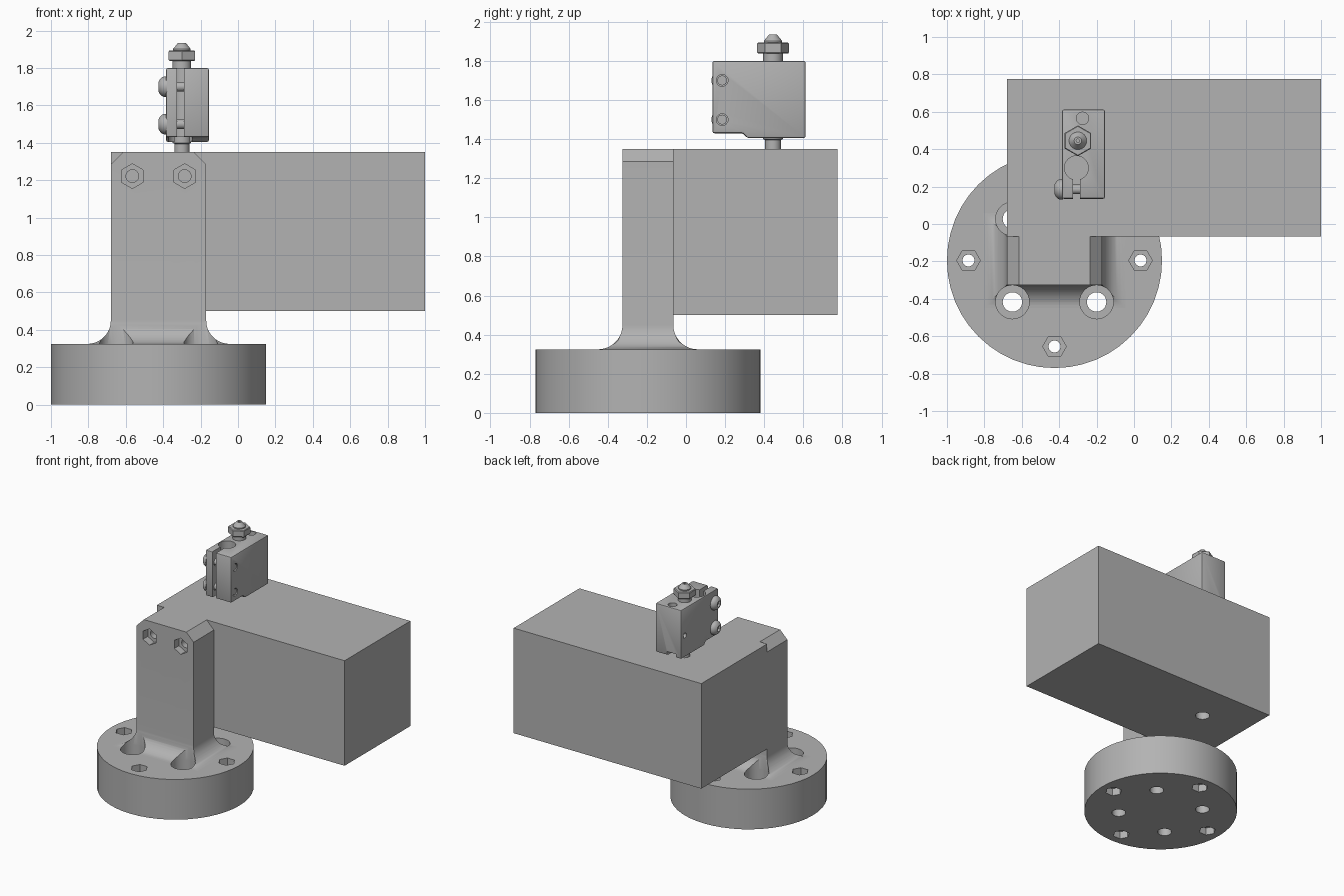
import bpy, bmesh, math
from mathutils import Matrix, Vector

cube = bpy.data.objects.get("Cube")
if cube:
    bpy.data.objects.remove(cube, do_unlink=True)

grey = bpy.data.materials.new("plain grey")
grey.use_nodes = True
grey.diffuse_color = (0.45, 0.45, 0.45, 1)
grey.node_tree.nodes["Principled BSDF"].inputs["Base Color"].default_value = grey.diffuse_color

# Rotations that lay a vertical part along another axis
AXES = {"z": Matrix(), "x": Matrix.Rotation(math.pi / 2, 4, "Y"),
        "y": Matrix.Rotation(-math.pi / 2, 4, "X")}


def finish(name, bm):
    bmesh.ops.recalc_face_normals(bm, faces=bm.faces)
    mesh = bpy.data.meshes.new(name)
    bm.to_mesh(mesh)
    bm.free()
    mesh.materials.append(grey)
    ob = bpy.data.objects.new(name, mesh)
    bpy.context.collection.objects.link(ob)
    return ob


def loft(name, rings):
    """Skin a stack of equal-sized vertex rings and cap both ends."""
    bm = bmesh.new()
    rows = [[bm.verts.new(p) for p in ring] for ring in rings]
    n = len(rows[0])
    for a, b in zip(rows, rows[1:]):
        for i in range(n):
            j = (i + 1) % n
            bm.faces.new((a[i], a[j], b[j], b[i]))
    bm.faces.new(rows[0])
    bm.faces.new(rows[-1])
    return finish(name, bm)


def lathe(name, profile, loc, axis="z", sides=32, turn=0.0):
    """Ring stack from (radius, height) pairs along an axis through loc."""
    m = Matrix.Translation(loc) @ AXES[axis]
    return loft(name, [[m @ Vector((r * math.cos(a), r * math.sin(a), h))
                        for a in (turn + math.tau * i / sides for i in range(sides))]
                       for r, h in profile])


def rod(name, r, length, loc, axis="z", sides=32, turn=0.0):
    return lathe(name, [(r, 0), (r, length)], loc, axis, sides, turn)


def box(name, lo, hi):
    return loft(name, [[(lo[0], lo[1], z), (hi[0], lo[1], z), (hi[0], hi[1], z),
                        (lo[0], hi[1], z)] for z in (lo[2], hi[2])])


def apply(ob, kind, **settings):
    bpy.context.view_layer.objects.active = ob
    mod = ob.modifiers.new(kind, kind)
    for key, value in settings.items():
        setattr(mod, key, value)
    bpy.ops.object.modifier_apply(modifier=mod.name)


def cut(targets, cutter):
    cutter.hide_render = True
    for ob in targets:
        apply(ob, "BOOLEAN", operation="DIFFERENCE", solver="EXACT", object=cutter)
    bpy.data.objects.remove(cutter, do_unlink=True)


HEX = math.pi / 6
CX, CY, TOP = -0.425, -0.195, 0.325

# Round flange and the filleted, chamfered column
flange = rod("base_flange", 0.575, TOP, (CX, CY, 0), sides=48)


def rect(z, ox, oy):
    w, d = 0.255 + ox, 0.13 + oy
    return [(CX + sx * w, CY + sy * d, z) for sx, sy in ((-1, -1), (1, -1), (1, 1), (-1, 1))]


FILLET = 0.125
rings = [rect(TOP - 0.02, FILLET, FILLET)]
for i in range(13):
    t = math.pi / 2 * i / 12
    off = FILLET * (1 - math.sin(t))
    rings.append(rect(TOP + FILLET * (1 - math.cos(t)), off, off))
rings += [rect(1.285, 0, 0), rect(1.35, -0.065, 0)]
column = loft("support_column", rings)

# Counterbored corner holes
for sx in (-1, 1):
    for sy in (-1, 1):
        x, y = CX + sx * 0.225, CY + sy * 0.222
        cut([flange, column], rod("bore", 0.09, 0.5, (x, y, 0.2)))
        cut([flange], rod("hole", 0.052, 0.4, (x, y, -0.1)))

# Outer bolt holes with hexagonal pockets on both faces
for k in range(4):
    a = k * math.pi / 2
    x, y = CX + 0.46 * math.cos(a), CY + 0.46 * math.sin(a)
    cut([flange], rod("hole", 0.032, 0.6, (x, y, -0.1)))
    for z in (-0.03, TOP - 0.06):
        cut([flange], rod("pocket", 0.063, 0.09, (x, y, z), sides=6))

# Hexagonal nut pockets near the top of the column
for x in (CX - 0.14, CX + 0.14):
    cut([column], rod("pocket", 0.066, 0.16, (x, -0.425, 1.222), "y", 6, HEX))
    cut([column], rod("hole", 0.034, 0.3, (x, -0.38, 1.222), "y"))

# Large body with a vertical bore
NX, NY = -0.3, 0.445
body = box("main_body", (-0.68, -0.066, 0.5), (1, 0.775, 1.35))
cut([body], rod("bore", 0.053, 0.8, (NX, NY, 0.4)))

# Heater block with slot, cartridge bore and underside channel
side = [(0.135, 1.8), (0.612, 1.8), (0.612, 1.405), (0.315, 1.405), (0.29, 1.43), (0.135, 1.43)]
XL, XR = -0.385, -0.155
heater = loft("heater_block", [[(x, y, z) for y, z in side] for x in (XL, XR)])
apply(heater, "BEVEL", width=0.01, segments=2, limit_method="ANGLE")
cut([heater], box("slot", (-0.325, 0.1, 1.3), (-0.29, 0.28, 1.9)))
cut([heater], rod("bore", 0.064, 0.7, (-0.308, 0.3, 1.25)))
cut([heater], box("channel", (-0.34, 0.28, 1.3), (-0.26, 0.7, 1.435)))
cut([heater], rod("sensor_hole", 0.033, 0.3, (-0.275, 0.565, 1.55)))
cut([heater], rod("set_screw_hole", 0.02, 0.12, (-0.42, 0.565, 1.58), "x"))

# Clamp screws with domed, socketed heads
for z, where in ((1.7, "upper"), (1.5, "lower")):
    cut([heater], rod("hole", 0.03, 0.4, (-0.45, 0.185, z), "x"))
    rod("clamp_screw_shaft_" + where, 0.025, 0.23, (-0.39, 0.185, z), "x", 24)
    dome = [(0.055, 0.01), (0.055, -0.004), (0.05, -0.017), (0.04, -0.027), (0.028, -0.034)]
    head = lathe("clamp_screw_head_" + where, dome, (XL - 0.005, 0.185, z), "x")
    cut([head], rod("socket", 0.024, 0.04, (XL - 0.06, 0.185, z), "x", 6))

# Feed tube and nozzle
lathe("feed_tube", [(0.04, 1.28), (0.04, 1.395), (0.05, 1.4), (0.05, 1.45)], (NX, NY, 0))
rod("nozzle_neck", 0.05, 0.07, (NX, NY, 1.78))
lathe("nozzle_hex", [(0.077, 1.838), (0.082, 1.844), (0.082, 1.888), (0.077, 1.894)],
      (NX, NY, 0), sides=6, turn=HEX)
lathe("nozzle_tip", [(0.047, 1.89), (0.047, 1.902), (0.02, 1.935), (0.009, 1.935), (0.009, 1.91)],
      (NX, NY, 0))

# Smooth round surfaces, keep edges sharp
bpy.ops.object.select_all(action="DESELECT")
for ob in bpy.context.scene.objects:
    if ob.type == "MESH":
        ob.select_set(True)
        bpy.context.view_layer.objects.active = ob
bpy.ops.object.shade_smooth_by_angle(angle=math.radians(30))
